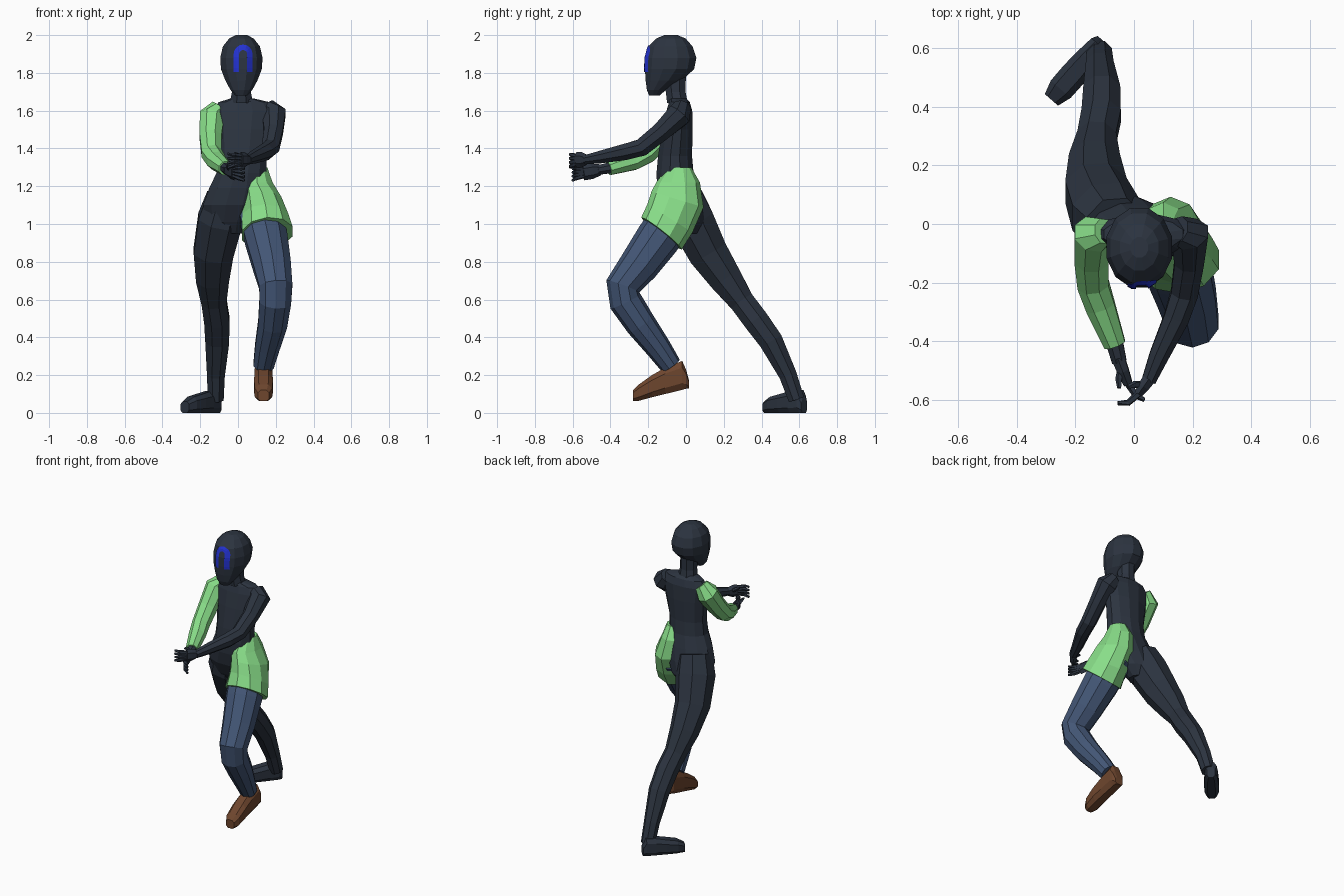
import bpy, bmesh, math
from mathutils import Vector
from mathutils.bvhtree import BVHTree


def material(name, rgb):
    m = bpy.data.materials.new(name)
    m.diffuse_color = (*rgb, 1)
    return m


DARK = material("dark slate", (0.025, 0.034, 0.051))
GREEN = material("light green", (0.25, 0.73, 0.25))
DENIM = material("denim blue", (0.056, 0.093, 0.18))
BROWN = material("brown leather", (0.156, 0.061, 0.027))
BLUE = material("bright blue", (0.017, 0.032, 0.65))


def finish(name, bm, mat):
    me = bpy.data.meshes.new(name)
    bm.to_mesh(me)
    bm.free()
    me.materials.append(mat)
    ob = bpy.data.objects.new(name, me)
    bpy.context.collection.objects.link(ob)
    return ob


def loft(name, rings, mat, n=8, p=1.0):
    """Skin rings of (centre, normal, half width, half depth); p < 1 is boxier."""
    bm = bmesh.new()
    loops = []
    k = math.cos(math.pi / n) ** p
    for c, nrm, ra, rb in rings:
        nrm = Vector(nrm).normalized()
        v = nrm.cross(Vector((1, 0, 0))).normalized()
        u = v.cross(nrm)
        loop = []
        for i in range(n):
            a = 2 * math.pi * (i + 0.5) / n
            x, y = [math.copysign(abs(t) ** p, t) / k for t in (math.cos(a), math.sin(a))]
            loop.append(bm.verts.new(Vector(c) + u * ra * x + v * rb * y))
        loops.append(loop)
    for a, b in zip(loops, loops[1:]):
        for i in range(n):
            j = (i + 1) % n
            bm.faces.new((a[i], a[j], b[j], b[i]))
    bm.faces.new(loops[0])
    bm.faces.new(loops[-1])
    bmesh.ops.recalc_face_normals(bm, faces=bm.faces)
    return finish(name, bm, mat)


def tube(name, pts, mat, n=8):
    """Limb through points (x, y, z, radius), rings turned along the path."""
    ps = [Vector(q[:3]) for q in pts]
    rings = []
    for i, q in enumerate(pts):
        d = ps[min(i + 1, len(ps) - 1)] - ps[max(i - 1, 0)]
        rings.append((ps[i], d, q[3], q[3]))
    return loft(name, rings, mat, n)


def stack(name, rows, mat, n=12):
    """Upright body from rows (x, y, z, half width, half depth)."""
    return loft(name, [((x, y, z), (0, 0, -1), a, b) for x, y, z, a, b in rows], mat, n)


def foot(name, heel, toe, rows, mat):
    """Foot from heel to toe, rows (distance, bottom z, top z, half width)."""
    h = Vector((*heel, 0))
    d = (Vector((*toe, 0)) - h).normalized()
    rings = [(h + d * t + Vector((0, 0, (lo + hi) / 2)), d, w, (hi - lo) / 2)
             for t, lo, hi, w in rows]
    return loft(name, rings, mat, 8, 0.7)


# Head and neck
head = stack("head", [
    (0.018, -0.08, 2.0, 0.03, 0.035), (0.018, -0.08, 1.982, 0.065, 0.078),
    (0.018, -0.082, 1.94, 0.098, 0.117), (0.018, -0.08, 1.88, 0.112, 0.135),
    (0.018, -0.087, 1.82, 0.108, 0.13), (0.018, -0.118, 1.76, 0.085, 0.096),
    (0.018, -0.157, 1.71, 0.058, 0.05), (0.018, -0.167, 1.68, 0.032, 0.028)], DARK)
stack("neck", [(0.018, -0.06, 1.80, 0.05, 0.06), (0.018, -0.055, 1.70, 0.05, 0.052),
               (0.018, -0.045, 1.64, 0.062, 0.055)], DARK, 8)

# Face arch: a strip laid on the front of the head
tree = BVHTree.FromPolygons([v.co for v in head.data.vertices],
                            [p.vertices for p in head.data.polygons])
edges = [(-1, 0, 1.805 + 0.02 * i) for i in range(5)]
edges += [(math.cos(a), math.sin(a), 1.90)
          for a in [math.pi * (1 - i / 8) for i in range(9)]]
edges += [(1, 0, 1.885 - 0.02 * i) for i in range(5)]
bm = bmesh.new()
strip = []
for cx, cz, z in edges:
    pair = []
    for r in (0.021, 0.035, 0.05):
        hit = tree.ray_cast(Vector((0.027 + r * cx, -1, z + r * cz)), Vector((0, 1, 0)))[0]
        pair.append(bm.verts.new(hit + Vector((0, -0.005, 0))))
    strip.append(pair)
for a, b in zip(strip, strip[1:]):
    for i in range(2):
        bm.faces.new((a[i], a[i + 1], b[i + 1], b[i]))
finish("face_arch", bm, BLUE)

# Torso and pelvis
stack("torso", [
    (0.022, -0.045, 1.665, 0.06, 0.045), (0.032, -0.035, 1.645, 0.135, 0.055),
    (0.033, -0.035, 1.60, 0.165, 0.068), (0.03, -0.045, 1.50, 0.145, 0.08),
    (0.024, -0.058, 1.36, 0.127, 0.09), (0.018, -0.058, 1.27, 0.132, 0.098),
    (0.003, -0.045, 1.19, 0.155, 0.108), (-0.02, -0.025, 1.10, 0.165, 0.11),
    (-0.04, 0.005, 1.01, 0.13, 0.095), (-0.03, 0.01, 0.95, 0.06, 0.06)], DARK)

# Trailing leg and foot
tube("trailing_leg", [
    (-0.065, -0.01, 1.14, 0.10), (-0.095, 0.03, 1.02, 0.117), (-0.13, 0.115, 0.85, 0.105),
    (-0.135, 0.21, 0.71, 0.087), (-0.127, 0.295, 0.59, 0.066), (-0.112, 0.37, 0.49, 0.067),
    (-0.11, 0.45, 0.38, 0.063), (-0.117, 0.54, 0.20, 0.047), (-0.118, 0.585, 0.07, 0.042)], DARK)
foot("trailing_foot", (-0.105, 0.625), (-0.285, 0.42), [
    (0, 0, 0.07, 0.025), (0.02, 0, 0.12, 0.036), (0.08, 0, 0.115, 0.042),
    (0.15, 0, 0.10, 0.046), (0.22, 0, 0.085, 0.045), (0.268, 0, 0.06, 0.03)], DARK)

# Leading trouser leg and shoe
tube("trouser_leg", [
    (0.11, -0.04, 1.08, 0.11), (0.15, -0.15, 0.92, 0.112), (0.18, -0.25, 0.78, 0.10),
    (0.20, -0.335, 0.67, 0.088), (0.197, -0.32, 0.59, 0.084), (0.183, -0.24, 0.47, 0.077),
    (0.155, -0.15, 0.35, 0.065), (0.135, -0.08, 0.25, 0.054)], DENIM, 10)
foot("shoe", (0.135, 0.015), (0.135, -0.28), [
    (0, 0.13, 0.175, 0.03), (0.015, 0.128, 0.23, 0.042), (0.035, 0.122, 0.275, 0.046),
    (0.125, 0.10, 0.24, 0.048), (0.195, 0.083, 0.2, 0.05), (0.265, 0.064, 0.15, 0.046),
    (0.295, 0.062, 0.12, 0.03)], BROWN)

# Hip wrap flaring down to the thigh
loft("hip_wrap", [
    ((0.10, -0.035, 1.30), (0, 0, -1), 0.055, 0.06),
    ((0.10, -0.042, 1.22), (0, 0, -1), 0.083, 0.11),
    ((0.125, -0.045, 1.13), (0, -0.3, -1), 0.105, 0.137),
    ((0.145, -0.085, 1.03), (0, -0.5, -0.8), 0.122, 0.134),
    ((0.155, -0.13, 0.95), (0.1, -0.62, -0.78), 0.135, 0.13)], GREEN, 10)

# Arms
tube("sleeve", [
    (-0.10, -0.025, 1.62, 0.042), (-0.138, -0.035, 1.57, 0.066), (-0.145, -0.12, 1.46, 0.058),
    (-0.14, -0.205, 1.375, 0.053), (-0.115, -0.28, 1.335, 0.05),
    (-0.066, -0.41, 1.295, 0.037)], GREEN)
tube("bare_arm", [
    (0.15, -0.02, 1.62, 0.045), (0.19, -0.035, 1.58, 0.064), (0.188, -0.13, 1.49, 0.05),
    (0.172, -0.235, 1.405, 0.046), (0.145, -0.32, 1.382, 0.043), (0.085, -0.45, 1.355, 0.033),
    (0.05, -0.535, 1.34, 0.024)], DARK)


def hand(name, wrist, knuckle, tip, spread, thumb):
    """Palm, four bent fingers and a thumb."""
    w, k, t = Vector(wrist), Vector(knuckle), Vector(tip)
    d = k - w
    loft(name + "_palm", [(w, d, 0.022, 0.026), (w.lerp(k, 0.5), d, 0.02, 0.036),
                          (k, d, 0.015, 0.036)], DARK, 6)
    for i in range(4):
        off = Vector((0, 0, spread * (i - 1.5)))
        mid = k.lerp(t, 0.5) + Vector((0, -0.014, 0)) + off * 1.1
        tube(f"{name}_finger_{i + 1}", [(*(k + off * 0.8), 0.010), (*mid, 0.009),
                                        (*(t + off * 1.3), 0.006)], DARK, 5)
    tube(name + "_thumb", [(*w.lerp(k, 0.4), 0.012), (*w.lerp(Vector(thumb), 0.7), 0.010),
                           (*thumb, 0.006)], DARK, 5)


tube("wrist", [(-0.07, -0.39, 1.30, 0.03), (-0.05, -0.47, 1.285, 0.025)], DARK)
hand("lower_hand", (-0.055, -0.455, 1.287), (-0.02, -0.545, 1.272), (0.035, -0.60, 1.262),
     0.016, (-0.05, -0.56, 1.31))
hand("upper_hand", (0.05, -0.53, 1.34), (0.015, -0.58, 1.34), (-0.055, -0.612, 1.335),
     0.018, (-0.02, -0.555, 1.375))
